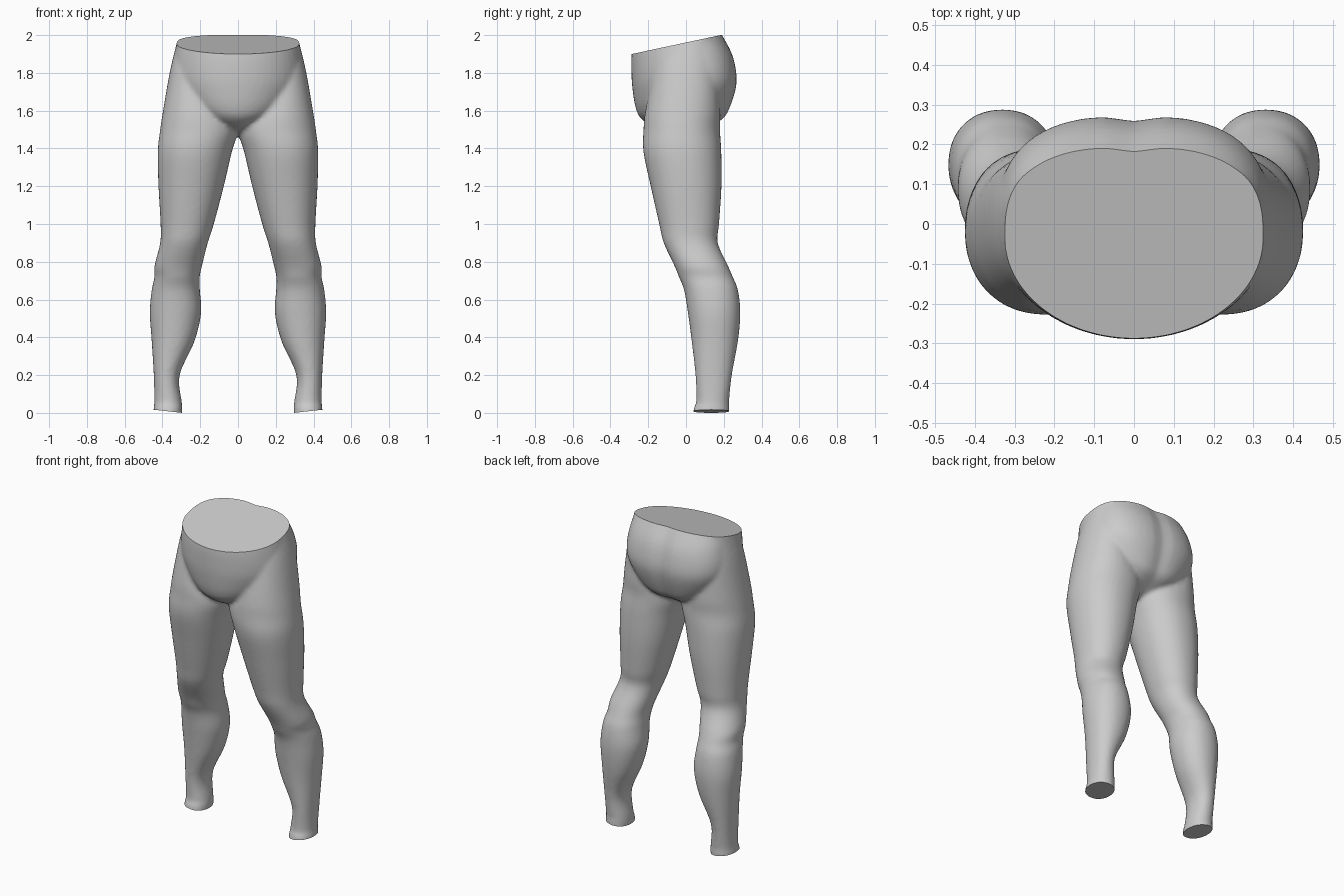
import bpy, bmesh, math
from mathutils import Vector

if "Cube" in bpy.data.objects:
    bpy.data.objects.remove(bpy.data.objects["Cube"])

SIDES = 48
STEPS = 6

# leg sections: z, inner x, outer x, front y, back y
LEG = [
    (-0.10, 0.300, 0.447, 0.030, 0.225), (0.02, 0.295, 0.447, 0.040, 0.229),
    (0.06, 0.298, 0.443, 0.054, 0.228), (0.20, 0.309, 0.446, 0.050, 0.243),
    (0.38, 0.230, 0.457, 0.030, 0.275), (0.53, 0.195, 0.467, 0.010, 0.288),
    (0.65, 0.202, 0.457, -0.010, 0.275), (0.72, 0.203, 0.442, -0.038, 0.248),
    (0.78, 0.190, 0.442, -0.062, 0.222), (0.90, 0.160, 0.412, -0.118, 0.168),
    (1.00, 0.128, 0.410, -0.142, 0.175), (1.20, 0.075, 0.421, -0.187, 0.188),
    (1.38, 0.033, 0.425, -0.225, 0.187), (1.50, 0.000, 0.412, -0.225, 0.180),
    (1.60, 0.030, 0.397, -0.215, 0.182), (1.80, 0.100, 0.362, -0.175, 0.170),
    (1.95, 0.100, 0.327, -0.145, 0.155), (2.08, 0.100, 0.295, -0.120, 0.130),
]

# pelvis sections: z, left x, right x, front y, back y
PELVIS = [(z, -w, w, f, b) for z, w, f, b in [
    (1.47, 0.04, -0.06, 0.06), (1.51, 0.10, -0.17, 0.13),
    (1.56, 0.20, -0.240, 0.205), (1.62, 0.27, -0.268, 0.238),
    (1.72, 0.33, -0.284, 0.268), (1.80, 0.345, -0.289, 0.270),
    (1.90, 0.335, -0.288, 0.247), (2.00, 0.315, -0.272, 0.195),
    (2.08, 0.295, -0.255, 0.150)]]


def spline(rows):
    """Smooth in-between sections (Catmull-Rom)."""
    out = []
    for i in range(len(rows) - 1):
        p0, p1 = rows[max(i - 1, 0)], rows[i]
        p2, p3 = rows[i + 1], rows[min(i + 2, len(rows) - 1)]
        for s in range(STEPS):
            t = s / STEPS
            out.append([b + 0.5 * t * (c - a + t * (2 * a - 5 * b + 4 * c - d
                        + t * (3 * (b - c) + d - a)))
                        for a, b, c, d in zip(p0, p1, p2, p3)])
    out.append(list(rows[-1]))
    return out


def loft(bm, rows, front_pow, back_pow, flip=1, cleft=0.0):
    """Closed tube of superellipse sections."""
    rings = []
    for z, x0, x1, y0, y1 in spline(rows):
        ring = []
        for k in range(SIDES):
            a = 2 * math.pi * k / SIDES
            c, s = math.cos(a), math.sin(a)
            p = 2 / (back_pow if s > 0 else front_pow)
            x = (x0 + x1) / 2 + (x1 - x0) / 2 * math.copysign(abs(c) ** p, c)
            y = (y0 + y1) / 2 + (y1 - y0) / 2 * math.copysign(abs(s) ** p, s)
            if s > 0:
                y -= cleft * math.exp(-(x / 0.05) ** 2)
            ring.append(bm.verts.new((x * flip, y, z)))
        rings.append(ring)
    for a, b in zip(rings, rings[1:]):
        for k in range(SIDES):
            j = (k + 1) % SIDES
            bm.faces.new((a[k], a[j], b[j], b[k]))
    bm.faces.new(rings[0])
    bm.faces.new(rings[-1])


# two legs and the pelvis as overlapping volumes
bm = bmesh.new()
for side in (1, -1):
    loft(bm, LEG, 2.15, 2.15, side)
loft(bm, PELVIS, 2.0, 2.7, 1, 0.014)
bmesh.ops.recalc_face_normals(bm, faces=bm.faces)
mesh = bpy.data.meshes.new("lower_body")
bm.to_mesh(mesh)
bm.free()
body = bpy.data.objects.new("lower_body", mesh)
bpy.context.collection.objects.link(body)

# fuse into one skin and soften the joins
fuse = body.modifiers.new("fuse", 'REMESH')
fuse.mode = 'VOXEL'
fuse.voxel_size = 0.012
soft = body.modifiers.new("soften", 'SMOOTH')
soft.factor = 0.5
soft.iterations = 6
deps = bpy.context.evaluated_depsgraph_get()
fused = bpy.data.meshes.new_from_object(body.evaluated_get(deps))
body.modifiers.clear()
body.data = fused

# cut the sloping waist and the tilted ankles flat, then cap them
bm = bmesh.new()
bm.from_mesh(fused)


def cut(point, normal, test):
    faces = [f for f in bm.faces if test(f.calc_center_median())]
    geom = {e for f in faces for e in f.edges} | {v for f in faces for v in f.verts}
    bmesh.ops.bisect_plane(bm, geom=list(geom) + faces, plane_co=point,
                           plane_no=Vector(normal).normalized(), clear_outer=True)
    rim = [e for e in bm.edges if e.is_boundary]
    bmesh.ops.holes_fill(bm, edges=rim, sides=0)


cut((0, 0, 1.961), (0, -0.213, 1), lambda c: c.z > 1.5)
for side in (1, -1):
    cut((0.295 * side, 0, 0), (0.11 * side, 0, -1),
        lambda c: c.z < 0.3 and c.x * side > 0)
bmesh.ops.recalc_face_normals(bm, faces=bm.faces)
bm.to_mesh(fused)
bm.free()

# single plain grey
grey = bpy.data.materials.new("plain grey")
grey.diffuse_color = (0.6, 0.6, 0.6, 1)
grey.use_nodes = True
grey.node_tree.nodes["Principled BSDF"].inputs["Base Color"].default_value = grey.diffuse_color
fused.materials.clear()
fused.materials.append(grey)

bpy.context.view_layer.objects.active = body
body.select_set(True)
bpy.ops.object.shade_smooth_by_angle(angle=math.radians(50))
